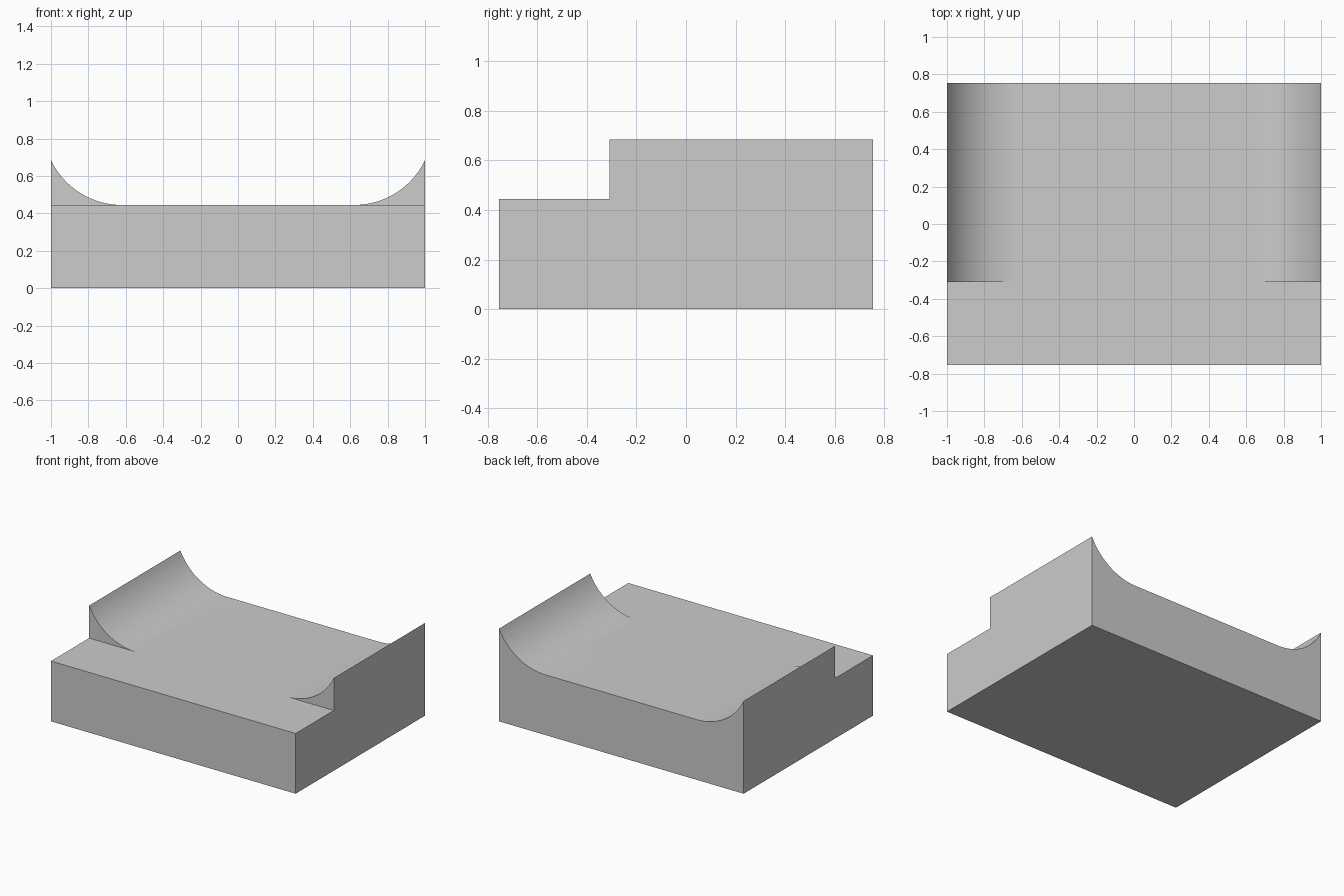
import bpy, bmesh, math

cube = bpy.data.objects.get("Cube")
if cube:
    bpy.data.objects.remove(cube, do_unlink=True)

HALF_X, HALF_Y = 1.0, 0.755
STEP_Y = -0.31            # where the curved side lips begin
DECK_Z, TOP_Z = 0.445, 0.685
ARC_X = 0.62              # where the flat deck turns into the curve
SEGMENTS = 24

# Plain grey material
grey = bpy.data.materials.new("light_grey")
grey.use_nodes = True
colour = (0.604, 0.604, 0.604, 1)
grey.diffuse_color = colour
grey.node_tree.nodes["Principled BSDF"].inputs["Base Color"].default_value = colour

# Lip curve: an arc tangent to the deck, rising to the outer edge
run, rise = HALF_X - ARC_X, TOP_Z - DECK_Z
radius = (run ** 2 + rise ** 2) / (2 * rise)
sweep = math.asin(run / radius)
arc = [(ARC_X + radius * math.sin(sweep * i / SEGMENTS),
        DECK_Z + radius * (1 - math.cos(sweep * i / SEGMENTS)))
       for i in range(SEGMENTS + 1)]

bm = bmesh.new()


def row(points, y):
    return [bm.verts.new((x, y, z)) for x, z in points]


# Top profile from left edge to right edge, at the step and at the back
profile = [(-x, z) for x, z in reversed(arc)] + arc
step = row(profile, STEP_Y)
back = row(profile, HALF_Y)
corners = [(-HALF_X, DECK_Z), (HALF_X, DECK_Z)]
feet = [(-HALF_X, 0), (HALF_X, 0)]
notch = row(corners, STEP_Y)
front_top = row(corners, -HALF_Y)
front_foot = row(feet, -HALF_Y)
back_foot = row(feet, HALF_Y)

# Curved top and rear deck
for i in range(len(profile) - 1):
    bm.faces.new((step[i], step[i + 1], back[i + 1], back[i]))

# Front ends of the two lips
n = SEGMENTS + 1
bm.faces.new(step[:n] + [notch[0]])
bm.faces.new(step[n:] + [notch[1]])

# Front deck, front wall, back wall and underside
bm.faces.new((front_top[0], front_top[1], notch[1], step[n], step[n - 1], notch[0]))
bm.faces.new(front_foot + front_top[::-1])
bm.faces.new(back + back_foot[::-1])
bm.faces.new(front_foot + back_foot[::-1])

# Stepped side walls
for s in (0, -1):
    bm.faces.new((front_foot[s], front_top[s], notch[s], step[s], back[s], back_foot[s]))

bmesh.ops.recalc_face_normals(bm, faces=bm.faces)
mesh = bpy.data.meshes.new("cradle_block")
bm.to_mesh(mesh)
bm.free()
mesh.materials.append(grey)

block = bpy.data.objects.new("cradle_block", mesh)
bpy.context.collection.objects.link(block)
bpy.ops.object.select_all(action="DESELECT")
block.select_set(True)
bpy.context.view_layer.objects.active = block
bpy.ops.object.shade_smooth_by_angle(angle=math.radians(20))
